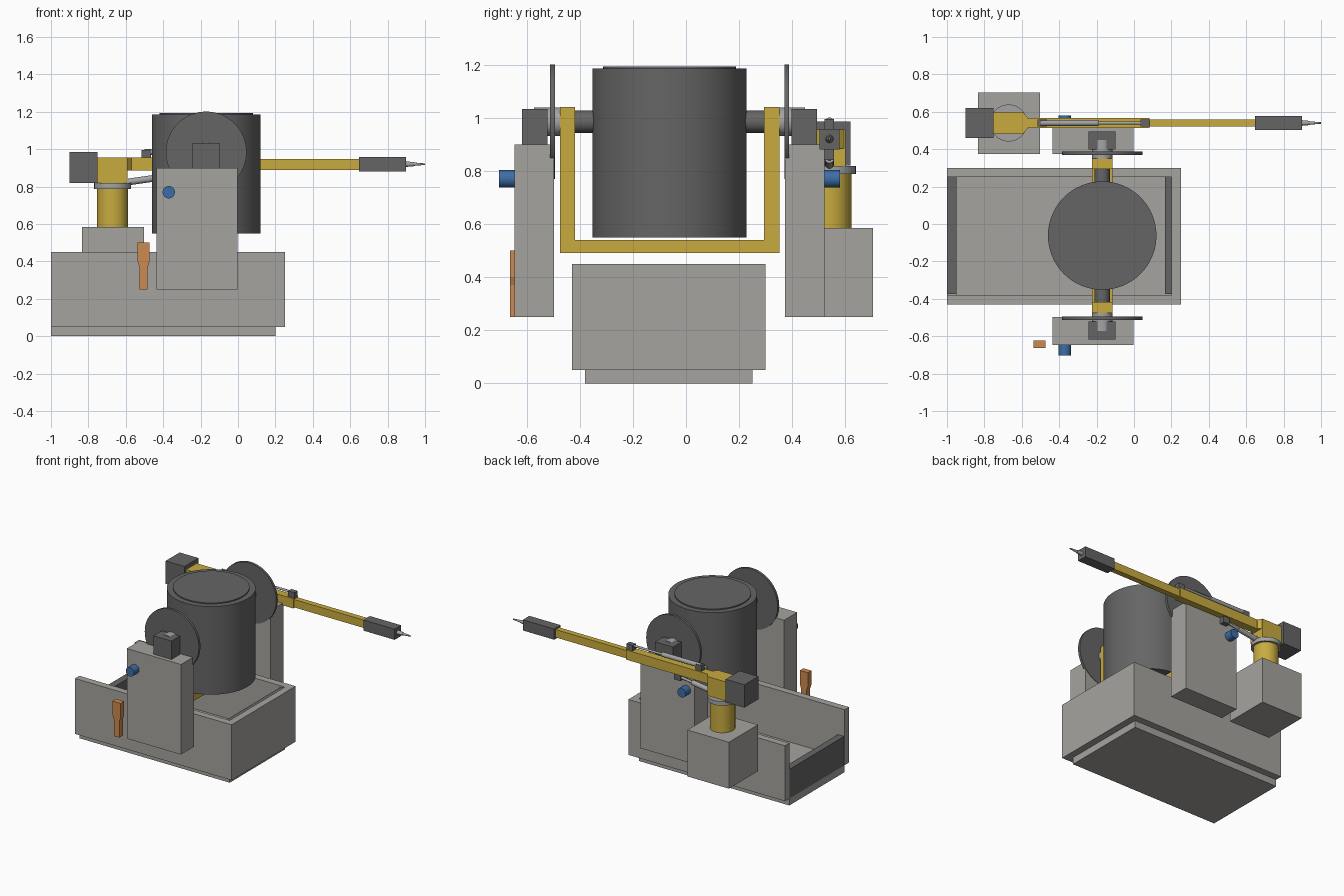
import bpy, bmesh, math
from mathutils import Vector

if "Cube" in bpy.data.objects:
    bpy.data.objects.remove(bpy.data.objects["Cube"])


def material(name, rgb):
    m = bpy.data.materials.new(name)
    m.diffuse_color = (*rgb, 1)
    m.use_nodes = True
    m.node_tree.nodes["Principled BSDF"].inputs["Base Color"].default_value = m.diffuse_color
    return m


GREY = material("concrete grey", (0.38, 0.37, 0.345))
DARK = material("dark steel", (0.13, 0.13, 0.13))
STEEL = material("light steel", (0.37, 0.37, 0.37))
YELLOW = material("machine yellow", (0.58, 0.41, 0.05))
BLUE = material("motor blue", (0.045, 0.155, 0.38))
ORANGE = material("console orange", (0.61, 0.255, 0.08))


def finish(name, bm, mat, smooth=False):
    bmesh.ops.recalc_face_normals(bm, faces=bm.faces)
    me = bpy.data.meshes.new(name)
    bm.to_mesh(me)
    bm.free()
    me.materials.append(mat)
    ob = bpy.data.objects.new(name, me)
    bpy.context.collection.objects.link(ob)
    if smooth:
        bpy.ops.object.select_all(action='DESELECT')
        ob.select_set(True)
        bpy.context.view_layer.objects.active = ob
        bpy.ops.object.shade_smooth_by_angle(angle=math.radians(35))
    return ob


def box(name, x, y, z, mat):
    bm = bmesh.new()
    bmesh.ops.create_cube(bm, size=1)
    for v in bm.verts:
        v.co = [(r[0] + r[1]) / 2 + c * (r[1] - r[0]) for c, r in zip(v.co, (x, y, z))]
    return finish(name, bm, mat)


def rod(name, a, b, r, mat, r2=None, segments=32):
    a, b = Vector(a), Vector(b)
    bm = bmesh.new()
    bmesh.ops.create_cone(bm, cap_ends=True, segments=segments, radius1=r,
                          radius2=r if r2 is None else r2, depth=(b - a).length)
    rot = (b - a).to_track_quat('Z', 'Y')
    for v in bm.verts:
        v.co = rot @ v.co + (a + b) / 2
    return finish(name, bm, mat, True)


def prism(name, outline, axis, lo, hi, mat):
    """Extrude a 2D outline along the given axis (0=x, 1=y, 2=z)."""
    bm = bmesh.new()

    def place(p, d):
        c = list(p)
        c.insert(axis, d)
        return bm.verts.new(c)
    face = bm.faces.new([place(p, lo) for p in outline])
    ext = bmesh.ops.extrude_face_region(bm, geom=[face])
    for g in ext["geom"]:
        if isinstance(g, bmesh.types.BMVert):
            g.co[axis] = hi
    return finish(name, bm, mat)


# Trough-shaped base, open at its left end
box("base_plinth", (-1, 0.2), (-0.38, 0.25), (0, 0.05), GREY)
box("trough_floor", (-0.95, 0.2), (-0.38, 0.25), (0.05, 0.10), GREY)
box("front_wall", (-1, 0.25), (-0.43, -0.38), (0.05, 0.45), GREY)
box("back_wall", (-1, 0.25), (0.25, 0.30), (0.05, 0.45), GREY)
box("end_wall", (0.2, 0.25), (-0.38, 0.25), (0.05, 0.45), GREY)
box("left_gate", (-1, -0.95), (-0.375, 0.25), (0.05, 0.26), DARK)
box("right_gate", (0.165, 0.2), (-0.375, 0.25), (0.10, 0.44), DARK)

# Vessel with a slightly raised lid
CX, CY, CZ = -0.17, -0.062, 0.985
rod("drum", (CX, CY, 0.55), (CX, CY, 1.185), 0.29, DARK, segments=64)
rod("drum_lid", (CX, CY, 1.185), (CX, CY, 1.193), 0.25, DARK, segments=64)

# U-shaped yoke carrying the vessel
w, t = 0.413, 0.058
yoke = [(-w, 1.04), (-w, 0.49), (w, 0.49), (w, 1.04),
        (w - t, 1.04), (w - t, 0.54), (t - w, 0.54), (t - w, 1.04)]
prism("yoke", [(CY + y, z) for y, z in yoke], 0, -0.225, -0.115, YELLOW)

# Trunnions, discs, bearings and pedestals on both sides
for side, s in (("front", -1), ("back", 1)):
    def span(a, b):
        return sorted((CY + s * a, CY + s * b))

    def axle(name, a, b, r, mat, x=CX, z=CZ, n=32):
        rod(side + name, (x, CY + s * a, z), (x, CY + s * b, z), r, mat, segments=n)
    axle("_trunnion", 0.25, 0.42, 0.042, DARK)
    axle("_bearing_sleeve", 0.40, 0.51, 0.054, STEEL)
    axle("_tilt_disc", 0.432, 0.450, 0.216, DARK, n=64)
    box(side + "_bearing_block", (-0.242, -0.098), span(0.46, 0.556), (0.89, 1.033), DARK)
    box(side + "_pedestal", (-0.435, -0.003), span(0.435, 0.584), (0.25, 0.90), GREY)
    axle("_motor", 0.57, 0.642, 0.033, BLUE, -0.37, 0.77)

# Handheld console beside the front pedestal
grip = [(0.022, 0.25), (0.022, 0.37), (0.032, 0.40), (0.032, 0.50)]
outline = grip + [(-x, z) for x, z in reversed(grip)]
prism("console", [(x - 0.505, z) for x, z in outline], 1, -0.663, -0.623, ORANGE)

# Manipulator stand and turntable
RX, RY = -0.67, 0.54
box("arm_stand", (-0.835, -0.503), (0.373, 0.703), (0.25, 0.585), GREY)
rod("arm_column", (RX, RY, 0.585), (RX, RY, 0.79), 0.083, YELLOW)
rod("arm_turntable", (RX, RY, 0.788), (RX, RY, 0.818), 0.099, STEEL)
shoulder = [(-0.75, -0.06), (-0.595, -0.06), (-0.57, -0.03),
            (-0.57, 0.03), (-0.595, 0.06), (-0.75, 0.06)]
prism("arm_collar", [(x, RY + y) for x, y in shoulder], 2, 0.885, 0.955, YELLOW)
box("arm_shoulder", (-0.75, -0.59), (RY - 0.06, RY + 0.06), (0.818, 0.955), YELLOW)
box("counterweight", (-0.9, -0.75), (RY - 0.08, RY + 0.08), (0.82, 0.985), DARK)

# Telescopic arm with tool head
box("outer_boom", (-0.59, 0.083), (RY - 0.028, RY + 0.028), (0.885, 0.955), YELLOW)
box("inner_boom", (0.083, 0.65), (RY - 0.02, RY + 0.02), (0.89, 0.947), YELLOW)
box("tool_head", (0.648, 0.898), (RY - 0.037, RY + 0.037), (0.88, 0.957), DARK)
rod("tool_holder", (0.898, RY, 0.92), (0.94, RY, 0.92), 0.015, STEEL, 0.011, 16)
rod("tool_tip", (0.94, RY, 0.92), (1.0, RY, 0.92), 0.009, STEEL, 0.004, 16)

# Hydraulic actuators above and below the boom
for x in (-0.49, 0.06):
    box("upper_clevis", (x - 0.025, x + 0.025), (RY - 0.018, RY + 0.018), (0.955, 0.995), DARK)
rod("upper_cylinder", (-0.5, RY, 0.985), (-0.19, RY, 0.985), 0.016, STEEL, segments=20)
rod("upper_piston", (-0.19, RY, 0.985), (0.07, RY, 0.985), 0.008, STEEL, segments=16)
rod("lower_cylinder", (-0.585, RY, 0.825), (-0.43, RY, 0.847), 0.018, STEEL, segments=20)
rod("lower_piston", (-0.43, RY, 0.847), (-0.32, RY, 0.862), 0.009, STEEL, segments=16)
box("lower_clevis", (-0.345, -0.295), (RY - 0.018, RY + 0.018), (0.84, 0.885), DARK)
